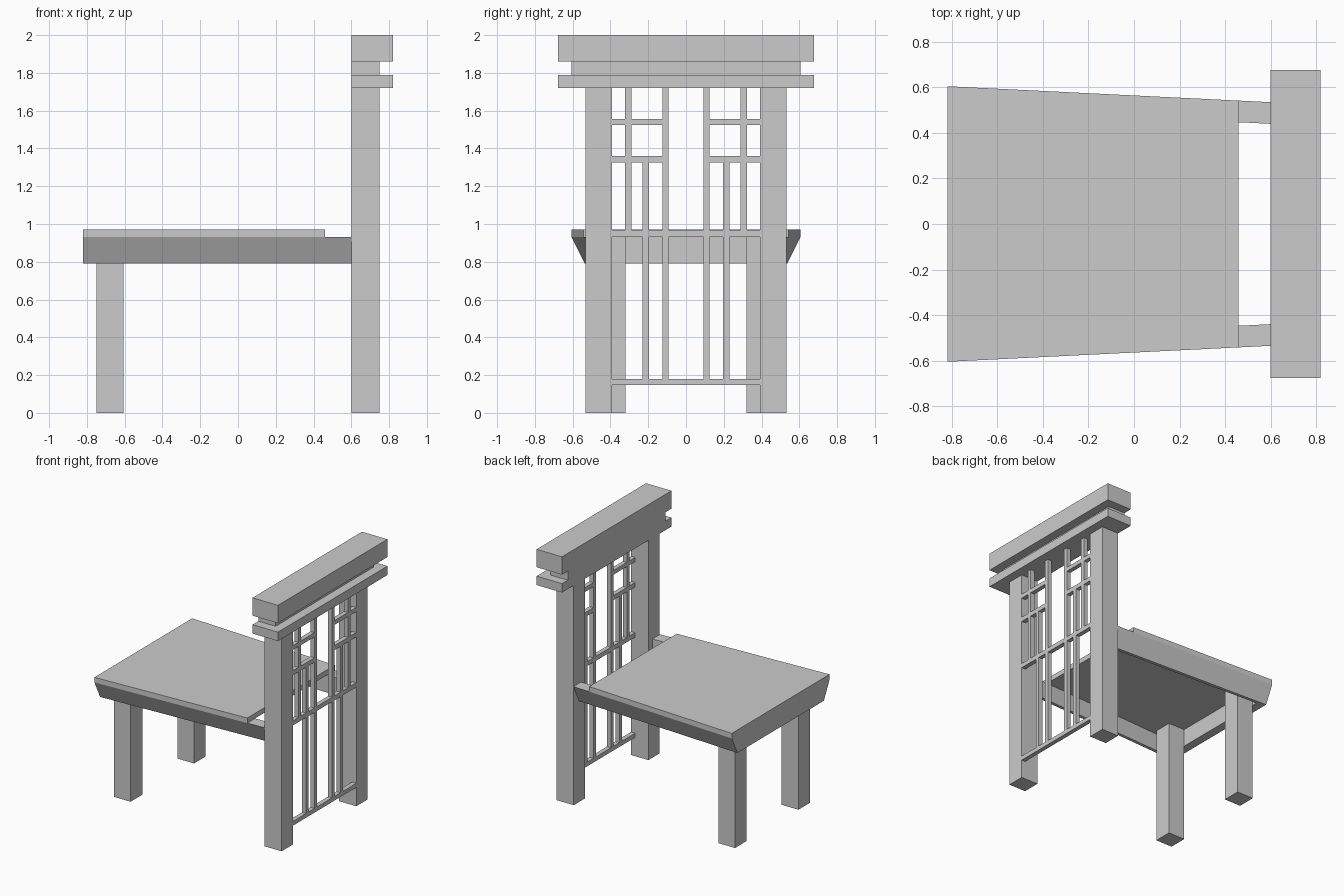
import bpy

if "Cube" in bpy.data.objects:
    bpy.data.objects.remove(bpy.data.objects["Cube"])


def loft(name, a, b):
    """Solid between two matching cross-section loops."""
    n = len(a)
    faces = [tuple(range(n))[::-1], tuple(range(n, 2 * n))]
    faces += [(i, (i + 1) % n, n + (i + 1) % n, n + i) for i in range(n)]
    me = bpy.data.meshes.new(name)
    me.from_pydata(list(a) + list(b), [], faces)
    ob = bpy.data.objects.new(name, me)
    bpy.context.collection.objects.link(ob)
    # consistent outward normals
    import bmesh
    bm = bmesh.new()
    bm.from_mesh(me)
    bmesh.ops.recalc_face_normals(bm, faces=bm.faces)
    bm.to_mesh(me)
    bm.free()
    return ob


def box(name, x, y, z):
    def ring(h):
        return [(x[0], y[0], h), (x[1], y[0], h), (x[1], y[1], h), (x[0], y[1], h)]
    return loft(name, ring(z[0]), ring(z[1]))


def mirrored(ob):
    """Mirror across the chair's centre plane."""
    m = ob.modifiers.new("mirror", 'MIRROR')
    m.use_axis = (False, True, False)
    m.use_mirror_merge = False
    return ob


def half_width(x):
    """Half width of the tapering seat outline."""
    return 0.605 - (x + 0.82) * 0.07 / 1.42


# legs and back posts
mirrored(box("front_leg", (-0.75, -0.605), (0.32, 0.465), (0, 0.93)))
mirrored(box("back_post", (0.60, 0.75), (0.392, 0.532), (0, 1.72)))

# stacked crest rails
box("crest_lower", (0.60, 0.82), (-0.677, 0.677), (1.72, 1.79))
box("crest_middle", (0.60, 0.75), (-0.606, 0.606), (1.79, 1.86))
box("crest_upper", (0.60, 0.82), (-0.677, 0.677), (1.86, 2.0))


# seat slab
def slab_section(x):
    w = half_width(x)
    return [(x, -w, 0.93), (x, w, 0.93), (x, w, 0.97), (x, -w, 0.97)]


loft("seat", slab_section(-0.82), slab_section(0.46))


# front apron with undercut ends
def front_section(x):
    w = half_width(x)
    return [(x, -w + 0.07, 0.79), (x, w - 0.07, 0.79), (x, w, 0.93), (x, -w, 0.93)]


loft("front_apron", front_section(-0.82), front_section(-0.75))


# side aprons, sloping outside and vertical inside
def side_section(x):
    w = half_width(x)
    return [(x, w - 0.095, 0.79), (x, w - 0.07, 0.79), (x, w, 0.93), (x, w - 0.095, 0.93)]


mirrored(loft("side_apron", side_section(-0.75), side_section(0.60)))

# lattice: full-width rails
DEPTH = (0.715, 0.75)
for name, z in (("bottom_rail", (0.147, 0.18)), ("middle_rail", (0.932, 0.967))):
    box(name, DEPTH, (-0.392, 0.392), z)

# lattice: short rails on each side
for z in ((1.325, 1.36), (1.523, 1.556)):
    mirrored(box("short_rail", DEPTH, (0.125, 0.392), z))

# lattice: upright bars
for y, z in (((0.092, 0.125), (0.18, 1.72)),
             ((0.197, 0.23), (0.18, 1.325)),
             ((0.289, 0.322), (0.967, 1.72))):
    mirrored(box("lattice_bar", DEPTH, y, z))
